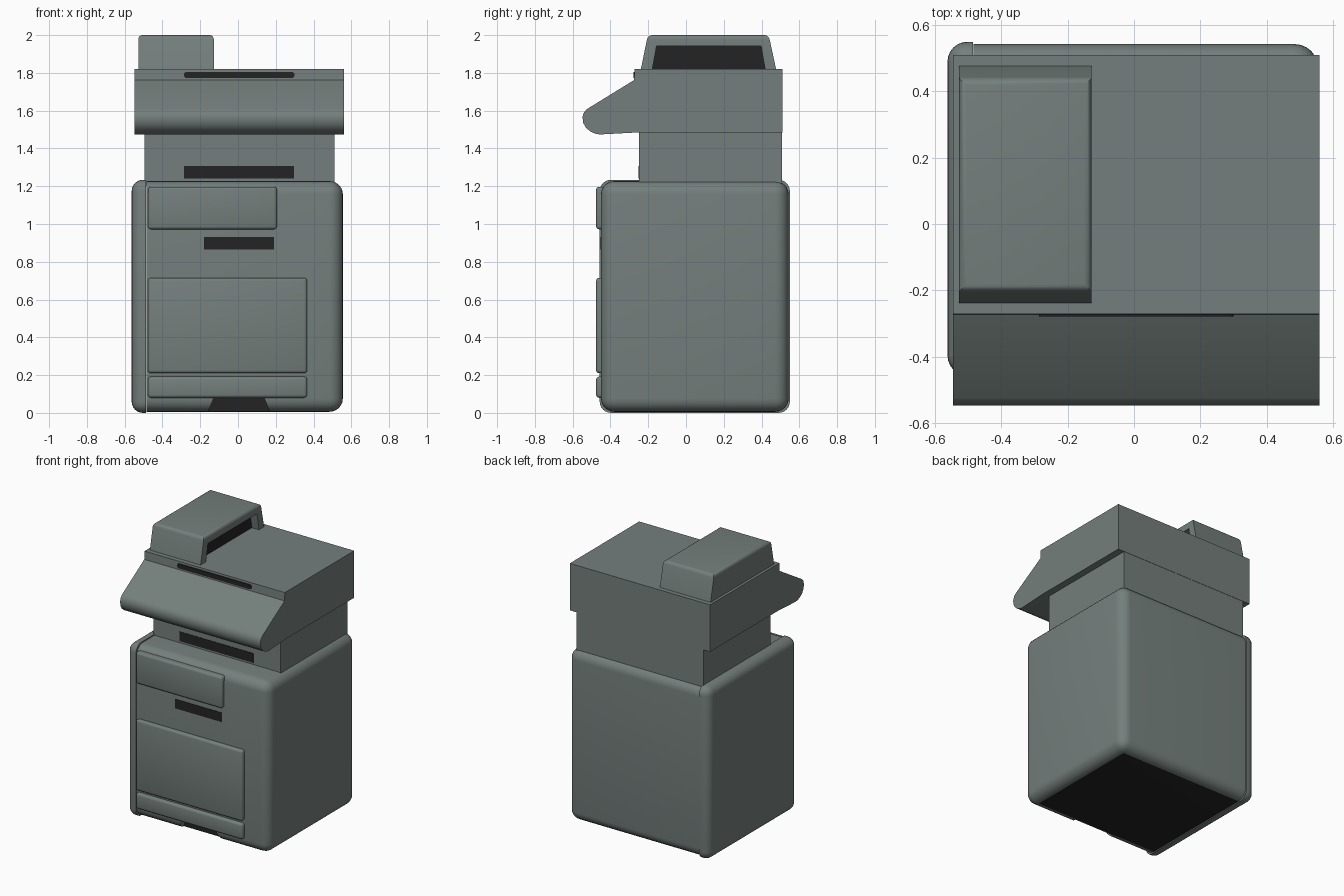
import bpy, bmesh, math
from mathutils import Vector

if "Cube" in bpy.data.objects:
    bpy.data.objects.remove(bpy.data.objects["Cube"])


def material(name, rgb):
    m = bpy.data.materials.new(name)
    m.diffuse_color = (*rgb, 1)
    m.use_nodes = True
    m.node_tree.nodes["Principled BSDF"].inputs["Base Color"].default_value = m.diffuse_color
    return m


GREY = material("grey_casing", (0.175, 0.212, 0.202))
DARK = material("dark_openings", (0.017, 0.017, 0.017))


def finish(bm, name, mats, smooth=True):
    """Turn a bmesh into a named object."""
    bmesh.ops.recalc_face_normals(bm, faces=bm.faces[:])
    me = bpy.data.meshes.new(name)
    bm.to_mesh(me)
    bm.free()
    ob = bpy.data.objects.new(name, me)
    bpy.context.collection.objects.link(ob)
    for m in mats:
        me.materials.append(m)
    if smooth:
        bpy.ops.object.select_all(action='DESELECT')
        ob.select_set(True)
        bpy.context.view_layer.objects.active = ob
        bpy.ops.object.shade_smooth_by_angle(angle=math.radians(35))
    return ob


def prism_bm(pts, axis, a, b):
    """Extrude a profile: axis 'x' takes (y, z) points, axis 'y' takes (x, z)."""
    bm = bmesh.new()
    place = (lambda p, t: (t, *p)) if axis == 'x' else (lambda p, t: (p[0], t, p[1]))
    face = bm.faces.new([bm.verts.new(place(p, a)) for p in pts])
    ext = bmesh.ops.extrude_face_region(bm, geom=[face])
    shift = Vector((b - a, 0, 0)) if axis == 'x' else Vector((0, b - a, 0))
    verts = [v for v in ext['geom'] if isinstance(v, bmesh.types.BMVert)]
    bmesh.ops.translate(bm, verts=verts, vec=shift)
    bmesh.ops.recalc_face_normals(bm, faces=bm.faces[:])
    return bm


def bevel(bm, radius, segments, rule):
    """Round the edges whose two end points satisfy the rule."""
    edges = [e for e in bm.edges if rule(e.verts[0].co, e.verts[1].co)]
    bmesh.ops.bevel(bm, geom=edges, offset=radius, segments=segments,
                    profile=0.5, affect='EDGES')


def box_bm(x, y, z):
    return prism_bm([(y[0], z[0]), (y[1], z[0]), (y[1], z[1]), (y[0], z[1])], 'x', *x)


def plate(name, x, z, y):
    """Thin dark plate on a front-facing surface."""
    return finish(box_bm(x, (y - 0.003, y + 0.004), z), name, [DARK], False)


def cut(ob, bm):
    """Subtract a shape from an object and delete the cutter."""
    cutter = finish(bm, "cutter", [GREY], False)
    cutter.hide_render = True
    mod = ob.modifiers.new("cut", 'BOOLEAN')
    mod.operation = 'DIFFERENCE'
    mod.solver = 'EXACT'
    mod.object = cutter
    bpy.context.view_layer.objects.active = ob
    bpy.ops.object.modifier_apply(modifier=mod.name)
    bpy.data.objects.remove(cutter)


# Cabinet: rounded except where it meets the left panel, dark underside
bm = box_bm((-0.485, 0.555), (-0.45, 0.543), (0.006, 1.227))
bevel(bm, 0.07, 6, lambda a, b: max(a.x, b.x) > 0)
bm.normal_update()
for f in bm.faces:
    if f.normal.z < -0.99 and f.calc_area() > 0.1:
        f.material_index = 1
cabinet = finish(bm, "cabinet", [GREY, DARK])

# Foot notch in the cabinet front with dark back
cut(cabinet, prism_bm([(-0.18, -0.05), (0.19, -0.05), (0.14, 0.076), (-0.13, 0.076)],
                      'y', -0.6, -0.385))
finish(prism_bm([(-0.17, 0.008), (0.18, 0.008), (0.14, 0.076), (-0.13, 0.076)],
                'y', -0.389, -0.381), "foot_notch_back", [DARK], False)

# Left side panel: outer rim and corners rounded
bm = box_bm((-0.563, -0.486), (-0.457, 0.55), (0.0, 1.234))
bevel(bm, 0.06, 6, lambda a, b: min(a.x, b.x) < -0.5)
finish(bm, "left_side_panel", [GREY])

# Raised drawers and door on the front
for name, x1, z0, z1 in (("upper_drawer", 0.206, 0.972, 1.197),
                         ("cabinet_door", 0.366, 0.21, 0.715),
                         ("lower_drawer", 0.366, 0.08, 0.192)):
    bm = box_bm((-0.477, x1), (-0.476, -0.42), (z0, z1))
    bevel(bm, 0.016, 3, lambda a, b: min(a.y, b.y) < -0.45)
    finish(bm, name, [GREY])

# Neck between cabinet and head
finish(box_bm((-0.495, 0.51), (-0.248, 0.508), (1.205, 1.49)), "neck", [GREY], False)

# Head with sloping console and rounded nose
nose = [(-0.525, 1.608), (-0.54, 1.592), (-0.548, 1.566), (-0.544, 1.535),
        (-0.53, 1.51), (-0.507, 1.49), (-0.48, 1.478), (-0.455, 1.474)]
profile = [(0.51, 1.485), (0.51, 1.82), (-0.272, 1.82), (-0.275, 1.762)] + nose + [(-0.25, 1.485)]
finish(prism_bm(profile, 'x', -0.547, 0.56), "head", [GREY])

# Top unit: tapered front to back, rounded upper edges, opening on its right
bm = prism_bm([(-0.24, 1.815), (0.478, 1.815), (0.438, 2.0), (-0.202, 2.0)],
              'x', -0.528, -0.128)
bevel(bm, 0.022, 4, lambda a, b: min(a.z, b.z) > 1.99)
top_unit = finish(bm, "top_unit", [GREY])
opening = [(-0.182, 1.80), (0.422, 1.80), (0.398, 1.942), (-0.156, 1.942)]
cut(top_unit, prism_bm(opening, 'x', -0.188, 0.0))
finish(prism_bm(opening, 'x', -0.192, -0.184), "top_unit_opening_back", [DARK], False)

# Dark slots
plate("cabinet_slot", (-0.18, 0.19), (0.866, 0.932), -0.45)
plate("neck_slot", (-0.285, 0.296), (1.24, 1.307), -0.248)
bm = box_bm((-0.287, 0.3), (-0.279, -0.27), (1.773, 1.805))
bevel(bm, 0.0155, 4, lambda a, b: abs(a.y - b.y) > 0.001)
finish(bm, "head_slot", [DARK])
